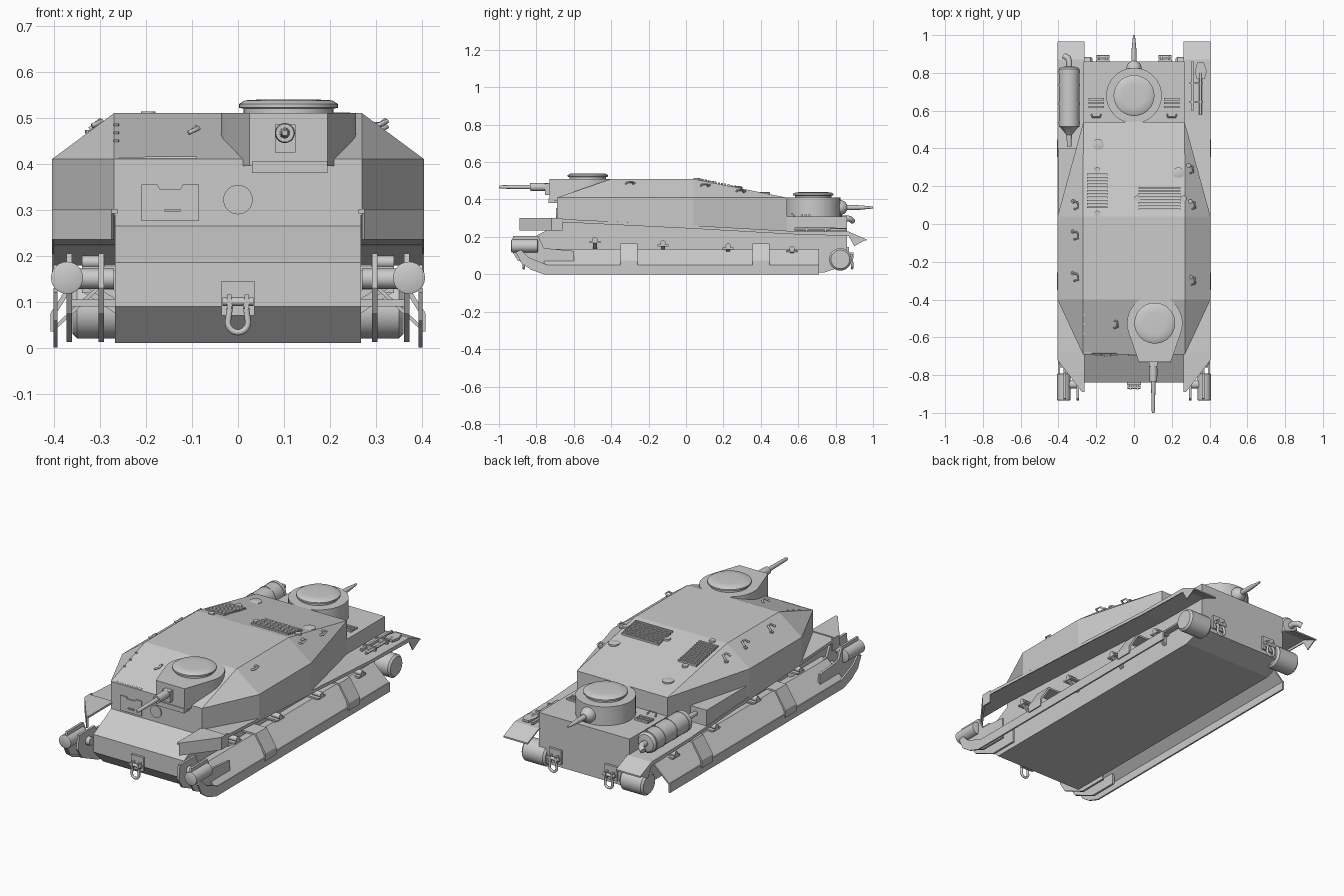
import bpy, bmesh, math
from mathutils import Vector, Matrix

if "Cube" in bpy.data.objects:
    bpy.data.objects.remove(bpy.data.objects["Cube"])


def finish(name, bm, smooth=False):
    bmesh.ops.recalc_face_normals(bm, faces=bm.faces)
    me = bpy.data.meshes.new(name)
    bm.to_mesh(me)
    bm.free()
    ob = bpy.data.objects.new(name, me)
    bpy.context.collection.objects.link(ob)
    if smooth:
        bpy.ops.object.select_all(action='DESELECT')
        ob.select_set(True)
        bpy.context.view_layer.objects.active = ob
        bpy.ops.object.shade_smooth_by_angle(angle=math.radians(35))
    return ob


def prism(name, pts, axis, a, b, smooth=False):
    """Extrude a 2D outline along an axis: x->(y,z), y->(x,z), z->(x,y)."""
    place = {'x': lambda p, t: (t, p[0], p[1]), 'y': lambda p, t: (p[0], t, p[1]),
             'z': lambda p, t: (p[0], p[1], t)}[axis]
    bm = bmesh.new()
    lo = [bm.verts.new(place(p, a)) for p in pts]
    hi = [bm.verts.new(place(p, b)) for p in pts]
    bm.faces.new(lo)
    bm.faces.new(hi)
    for i in range(len(pts)):
        j = (i + 1) % len(pts)
        bm.faces.new((lo[i], lo[j], hi[j], hi[i]))
    return finish(name, bm, smooth)


def box(name, x0, x1, y0, y1, z0, z1):
    return prism(name, [(x0, y0), (x1, y0), (x1, y1), (x0, y1)], 'z', z0, z1)


def lathe(name, prof, origin, axis='z', n=32):
    """Spin a (radius, height) profile around an axis through origin."""
    bm = bmesh.new()
    rings = [[bm.verts.new((r * math.cos(2 * math.pi * i / n), r * math.sin(2 * math.pi * i / n), h))
              for i in range(n)] for r, h in prof]
    for A, B in zip(rings, rings[1:]):
        for i in range(n):
            j = (i + 1) % n
            bm.faces.new((A[i], A[j], B[j], B[i]))
    bm.faces.new(rings[0])
    bm.faces.new(rings[-1])
    rot = {'z': Matrix(), 'y': Matrix.Rotation(-math.pi / 2, 4, 'X'),
           'x': Matrix.Rotation(math.pi / 2, 4, 'Y')}[axis]
    bmesh.ops.transform(bm, matrix=Matrix.Translation(origin) @ rot, verts=bm.verts)
    return finish(name, bm, True)


def tube(name, pts, r, cyclic=False):
    cu = bpy.data.curves.new(name, 'CURVE')
    cu.dimensions = '3D'
    cu.bevel_depth = r
    cu.bevel_resolution = 2
    cu.use_fill_caps = True
    sp = cu.splines.new('POLY')
    sp.points.add(len(pts) - 1)
    for p, c in zip(sp.points, pts):
        p.co = (*c, 1)
    sp.use_cyclic_u = cyclic
    ob = bpy.data.objects.new(name, cu)
    bpy.context.collection.objects.link(ob)
    return ob


def roof_z(x, y):
    z = 0.51 - 0.74 * max(0, abs(x) - 0.27)
    return z - 0.2 * max(0, y - 0.04) - 0.345 * max(0, -0.4 - y)


# Lower hull
prism('lower_hull', [(-.69, .265), (-.84, .185), (-.84, .09), (-.76, .01), (.74, .01), (.86, .05),
                     (.86, .31), (-.69, .31)], 'x', -.268, .268)

# Faceted superstructure
bm = bmesh.new()
for s in (1, -1):
    for x, y, z in [(.27, -.69, .29), (.405, -.4, .283), (.405, .04, .26), (.268, .54, .23)]:
        bm.verts.new((s * x, y, z))
        bm.verts.new((s * x, y, .41))
    for y in (-.4, .04):
        bm.verts.new((s * .27, y, .51))
res = bmesh.ops.convex_hull(bm, input=bm.verts)
bmesh.ops.dissolve_limit(bm, angle_limit=0.01, verts=bm.verts, edges=bm.edges)
finish('superstructure', bm)

# Front plate hatch, vision port and small fittings
prism('driver_hatch', [(-.21, .275), (-.085, .275), (-.085, .355), (-.12, .355), (-.125, .345),
                       (-.17, .345), (-.175, .355), (-.21, .355)], 'y', -.696, -.688)
box('hatch_handle', -.16, -.125, -.704, -.694, .296, .302)
lathe('front_port', [(.032, 0), (.032, .006)], (0, -.696, .322), 'y')
for y in (-.48, -.53, -.58):
    lathe('roof_rivet', [(.006, 0), (.006, .005)], (-.265, y, roof_z(0, y)), n=8)
tube('roof_hinge', [(-.26, -.68, .41), (-.09, -.68, .411)], .005)


# Turrets: round drum pulled to a flat gun face, with rimmed lid
def turret(name, cx, cy, z, h, d, face, rad):
    a0 = math.radians(20)
    pts = [(cx + rad * math.cos(a), cy - d * rad * math.sin(a))
           for a in [-a0 + (math.pi + 2 * a0) * i / 28 for i in range(29)]]
    pts += [(cx - face, cy + d * .205), (cx + face, cy + d * .205)] if face else \
           [(cx + rad * math.cos(a), cy + d * rad * math.sin(a)) for a in
            [math.radians(155 - i * 13) for i in range(11)]]
    prism(name + '_turret', pts, 'z', z, z + h, True)
    lathe(name + '_turret_lid', [(.098, 0), (.098, .012), (.108, .014), (.108, .022), (.095, .03), (.06, .032)],
          (cx, cy, z + h - .002), n=40)


turret('front', .11, -.525, .395, .115, -1, .085, .147)
turret('rear', 0, .68, .305, .105, 1, 0, .147)
box('turret_collar', .03, .195, -.735, -.66, .38, .405)
# Front gun
prism('gun_plate', [(.08, .425), (.125, .425), (.125, .485), (.08, .485)], 'y', -.755, -.72)
lathe('front_gun_mount', [(.02, 0), (.022, .05), (.02, .1)], (.102, -.835, .467), 'y', 20)
lathe('front_gun_barrel', [(.006, 0), (.009, .01), (.012, .18)], (.102, -1.0, .467), 'y', 16)
# Rear ball mount and gun
lathe('rear_gun_ball', [(.04, 0), (.04, .02), (.032, .04), (.015, .052)], (0, .81, .357), 'y', 24)
lathe('rear_gun_barrel', [(.014, 0), (.012, .08), (.005, .15)], (0, .85, .357), 'y', 16)


# Roof grilles made of slats, following the rear slope
def grille(name, x0, x1, y0, y1, n, zf):
    for i in range(n):
        y = y0 + (y1 - y0) * (i + .5) / n
        w = (y1 - y0) / n * .3
        z = zf(0, y)
        box(name, x0, x1, y - w, y + w, z - .006, z + .009)


grille('left_grille', -.25, -.14, .08, .27, 11, roof_z)
grille('right_grille', .025, .245, .07, .2, 8, roof_z)
for s in (1, -1):
    grille('deck_grille', s * .2 - .04, s * .2 + .04, .61, .67, 3, lambda x, y: .31)
    tube('deck_handle', [(s * .2 - .025, .58, .31), (s * .2 - .02, .565, .325), (s * .2 + .02, .565, .325),
                         (s * .2 + .025, .58, .31)], .004)
for x, y in [(-.195, .055), (-.195, .285), (.015, .135), (.262, .135)]:
    lathe('grille_lug', [(.016, 0), (.016, .01)], (x, y, roof_z(0, y) - .003), n=12)
for x, y in [(-.19, .42), (.235, .27)]:
    lathe('roof_cap', [(.03, 0), (.03, .01), (.02, .013)], (x, y, roof_z(x, y) - .006), n=16)

# Lifting handles on roof chamfers
for x, y in [(-.31, -.06), (-.31, -.28), (.31, -.3), (.31, .1), (.3, .29), (-.31, .1), (-.1, -.53)]:
    z = roof_z(x, y)
    tube('lifting_handle', [(x - .012, y + .02, z - .005), (x + .01, y + .015, z + .014),
                            (x + .014, y - .015, z + .012), (x - .008, y - .022, z + .002)], .005)
    lathe('handle_base', [(.011, 0), (.011, .008)], (x - .012, y + .02, roof_z(x - .012, y) - .006), n=10)

# Side parts, mirrored left and right
for s in (1, -1):
    # Fender with drooping tail and diagonal nose
    line = [(-.69, .297), (0, .263), (.55, .232), (.87, .228), (.965, .187)]
    prism('fender', line + [(y, z - .008) for y, z in reversed(line)], 'x', s * .262, s * .405)
    prism('fender_lip', [(-.69, .297), (0, .263), (.55, .232), (.87, .228), (.965, .187), (.9, .15),
                         (.87, .205), (.55, .215), (0, .246), (-.69, .28)], 'x', s * .4, s * .405)
    prism('fender_nose', [(s * .262, -.68), (s * .405, -.68), (s * .405, -.72), (s * .275, -.89),
                          (s * .262, -.89)], 'z', .292, .302)
    prism('nose_valance', [(s * .405, -.66), (s * .405, -.72), (s * .275, -.89), (s * .27, -.88),
                           (s * .398, -.71), (s * .398, -.66)], 'z', .235, .302)
    # Suspension skirt: low vertical rail and sloped cover
    prism('skirt_rail', [(-.91, .12), (-.88, .06), (-.83, .025), (-.76, 0), (.71, 0), (.71, .05),
                         (-.74, .05), (-.84, .09), (-.88, .13)], 'x', s * .393, s * .402)
    prism('skirt_cover', [(s * .402, .045), (s * .305, .135), (s * .27, .135), (s * .27, .127),
                          (s * .302, .127), (s * .394, .042)], 'y', -.76, .71)
    # Mud chutes stepping over the skirt
    for y in (-.35, .355):
        prism('mud_chute', [(s * x, z) for x, z in [(.408, .035), (.408, .075), (.35, .165), (.268, .165),
                                                    (.268, .155), (.345, .155), (.398, .07), (.398, .035)]],
              'y', y, y + .092)
    # Return roller brackets along the hull side
    for y, z in [(-.487, .18), (-.123, .162), (.225, .146), (.567, .131)]:
        box('roller_bracket', s * .262, s * .34, y - .03, y + .03, z - .012, z - .003)
        prism('bracket_gusset', [(s * .262, z - .06), (s * .335, z - .012), (s * .262, z - .012)], 'y', y - .01, y + .01)
        lathe('roller_stub', [(.014, 0), (.014, .05)], (s * .315 - .025, y, z + .006), 'x', 12)
    # Idler fork plates, guard tube and axle
    for x in (.298, .367):
        prism('idler_fork', [(-.925, .205), (-.935, .13), (-.9, .075), (-.76, .012), (-.6, .012), (-.6, .125),
                             (-.76, .14), (-.79, .205)], 'x', s * (x - .006), s * (x + .006))
    lathe('guard_tube', [(.028, 0), (.035, .003), (.035, .14), (.028, .143)], (s * .372, -.935, .152), 'y', 24)
    lathe('idler_axle', [(.022, 0), (.022, .11)], (s * .325 - .055, -.85, .15), 'x', 16)
    box('fork_foot', s * .26, s * .37, -.8, -.7, .09, .105)
    # Final drive housing
    lathe('final_drive', [(.05, 0), (.06, .01), (.06, .13), (.05, .14)], (s * .29 - .07, .825, .08), 'x', 28)


# Tow shackles
def shackle(x, y, z, d):
    box('shackle_plate', x - .036, x + .036, y, y + d * .012, z - .03, z + .045)
    for e in (-1, 1):
        box('shackle_ear', x + e * .014, x + e * .024, y, y + d * .035, z - .016, z + .016)
    tube('shackle_pin', [(x - .034, y + d * .025, z), (x + .034, y + d * .025, z)], .009)
    ring = [(x + .022 * math.cos(a), y + d * .028, z - .045 + .022 * math.sin(a))
            for a in [math.pi + math.pi * i / 10 for i in range(11)]]
    tube('shackle_ring', [(x - .016, y + d * .026, z)] + ring + [(x + .016, y + d * .026, z)], .007)


shackle(0, -.84, .1, -1)
for s in (1, -1):
    shackle(s * .165, .86, .1, 1)

# Muffler on left fender with inlet cone, tailpipe and straps
lathe('muffler', [(.012, 0), (.014, .06), (.045, .1), (.055, .105), (.055, .41), (.045, .42), (.015, .425)],
      (-.343, .41, .297), 'y', 28)
for y in (.53, .63, .73, .8):
    lathe('muffler_strap', [(.057, 0), (.057, .012)], (-.343, y, .297), 'y', 28)
tube('tailpipe', [(-.343, .82, .297), (-.343, .86, .3), (-.35, .88, .295), (-.37, .89, .285)], .016)

# Stowage wedge on left fender
prism('stowage_wedge', [(-.402, .06), (-.402, .4), (-.34, .4), (-.29, .4), (-.38, .06)], 'z', .235, .325)

# Tools on right fender
box('pry_bar', .303, .315, .6, .86, .233, .247)
tube('shovel_handle', [(.352, .58, .242), (.352, .8, .242)], .007)
prism('shovel_blade', [(.33, .77), (.375, .77), (.385, .81), (.37, .855), (.335, .855), (.322, .81)], 'z', .234, .246)
for y in (.64, .74):
    box('tool_clip', .295, .365, y, y + .01, .228, .253)
